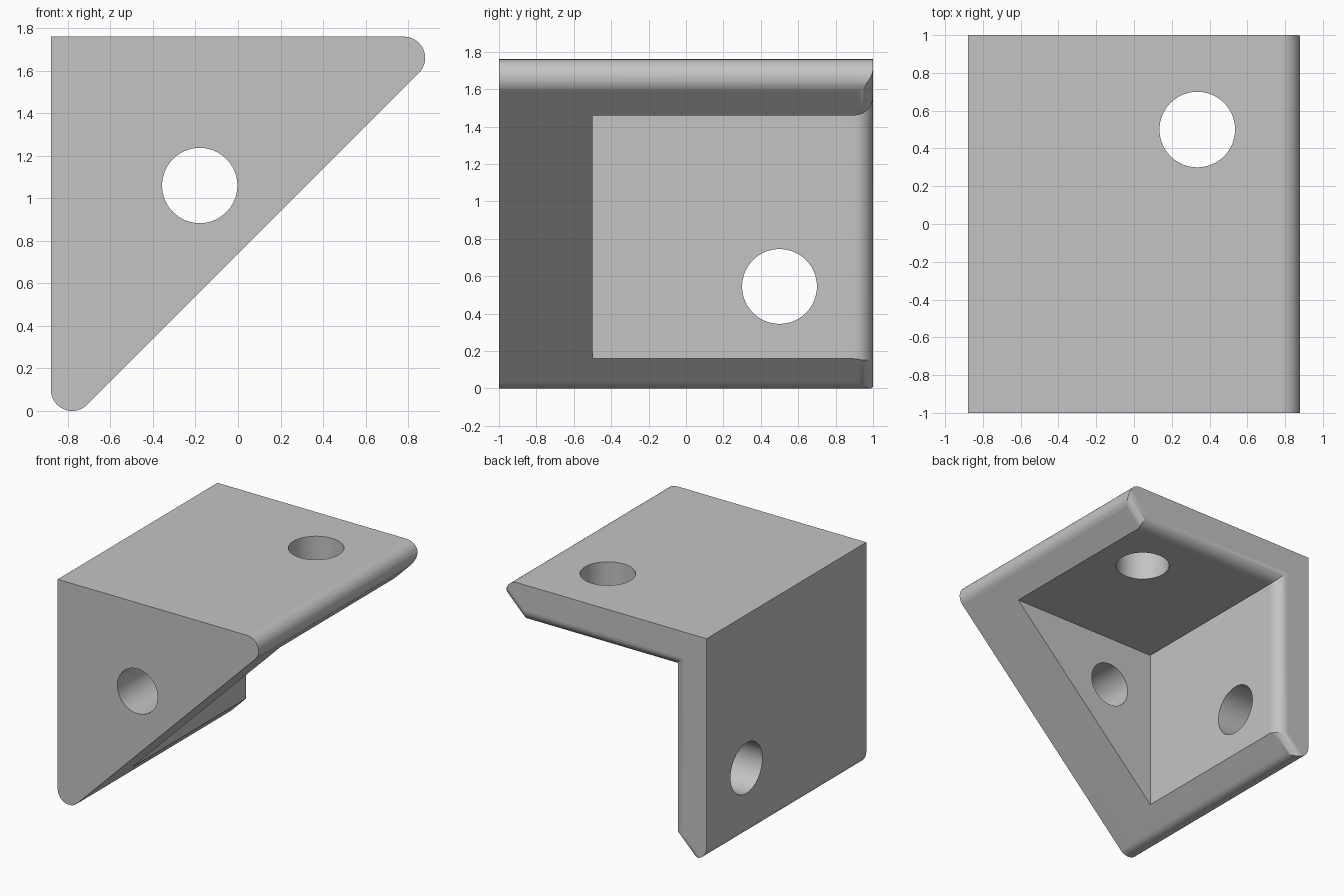
import bpy, bmesh
from math import sin, cos, pi, radians, sqrt
from mathutils import Vector

cube = bpy.data.objects.get("Cube")
if cube:
    bpy.data.objects.remove(cube, do_unlink=True)

HALF = 0.88          # half width of the square legs
HEIGHT = 2 * HALF
WALL = 0.3           # leg thickness
TIP = 0.1            # radius of the leg tips
RIM = 0.1            # rounding of the pocket mouth
EDGE = 0.075         # rounding of the sloping edge at the back
STEPS = 16


def loft(name, rings):
    """Closed solid through a row of matching point rings."""
    bm = bmesh.new()
    loops = [[bm.verts.new(p) for p in ring] for ring in rings]
    for a, b in zip(loops, loops[1:]):
        for i in range(len(a)):
            j = (i + 1) % len(a)
            bm.faces.new((a[i], a[j], b[j], b[i]))
    bm.faces.new(loops[0])
    bm.faces.new(loops[-1])
    bmesh.ops.recalc_face_normals(bm, faces=bm.faces)
    mesh = bpy.data.meshes.new(name)
    bm.to_mesh(mesh)
    bm.free()
    obj = bpy.data.objects.new(name, mesh)
    bpy.context.collection.objects.link(obj)
    return obj


def drill(name, centre, rotation, radius):
    bpy.ops.mesh.primitive_cylinder_add(vertices=64, radius=radius, depth=1,
                                        location=centre, rotation=rotation)
    obj = bpy.context.object
    obj.name = name
    return obj


# Triangular body with rounded tips, extruded front to back
def tip(cx, cz, start, end):
    angles = [radians(start + (end - start) * i / STEPS) for i in range(STEPS + 1)]
    return [(cx + TIP * cos(a), cz + TIP * sin(a)) for a in angles]


c = HALF - TIP
outline = [(-HALF, HEIGHT)] + tip(-c, TIP, 180, 315) + tip(c, HEIGHT - TIP, -45, 90)
bracket = loft("corner_bracket", [[(x, y, z) for x, z in outline] for y in (-1, 1)])


# Pocket, open to the back, flaring at its mouth
def pocket_ring(y, grow):
    x, z = -HALF + WALL - grow, HEIGHT - WALL + grow
    return [(x, y, -1), (2, y, -1), (2, y, z), (x, y, z)]


arc = [i / STEPS * pi / 2 for i in range(STEPS + 1)]
rings = [pocket_ring(-0.5, 0)]
rings += [pocket_ring(1 - RIM + RIM * sin(a), RIM - RIM * cos(a)) for a in arc]
rings.append(pocket_ring(1.2, RIM))
pocket = loft("pocket_cutter", rings)

# Rounding along the back of the sloping edge
along = Vector((1, 0, 1)).normalized()
inward = Vector((-1, 0, 1)).normalized()
base = Vector((0, 0, HEIGHT - TIP - c - TIP * sqrt(2)))
section = [(1 - EDGE + EDGE * sin(a), EDGE - EDGE * cos(a)) for a in arc]
section += [(1.2, EDGE), (1.2, -0.2), (1 - EDGE, -0.2)]
rounding = loft("edge_cutter", [
    [base + along * s + inward * d + Vector((0, y, 0)) for y, d in section]
    for s in (-2, 3)])

# Screw holes through the three walls
cutters = [
    pocket, rounding,
    drill("front_hole", (-0.18, -0.75, 1.06), (pi / 2, 0, 0), 0.177),
    drill("side_hole", (-0.73, 0.5, 0.545), (0, pi / 2, 0), 0.2),
    drill("top_hole", (0.335, 0.5, 1.61), (0, 0, 0), 0.2),
]
bpy.ops.object.select_all(action="DESELECT")
bpy.context.view_layer.objects.active = bracket
bracket.select_set(True)
for cutter in cutters:
    cutter.hide_render = True
    mod = bracket.modifiers.new(cutter.name, "BOOLEAN")
    mod.operation = "DIFFERENCE"
    mod.solver = "EXACT"
    mod.object = cutter
    bpy.ops.object.modifier_apply(modifier=mod.name)
    bpy.data.objects.remove(cutter, do_unlink=True)

# Grey finish and smooth rounded edges
grey = bpy.data.materials.new("plain_grey")
grey.use_nodes = True
colour = (0.55, 0.55, 0.55, 1)
grey.diffuse_color = colour
grey.node_tree.nodes["Principled BSDF"].inputs["Base Color"].default_value = colour
bracket.data.materials.clear()
bracket.data.materials.append(grey)
bpy.ops.object.shade_smooth_by_angle(angle=radians(25))
normals = bracket.modifiers.new("flat_face_normals", "WEIGHTED_NORMAL")
normals.keep_sharp = True
